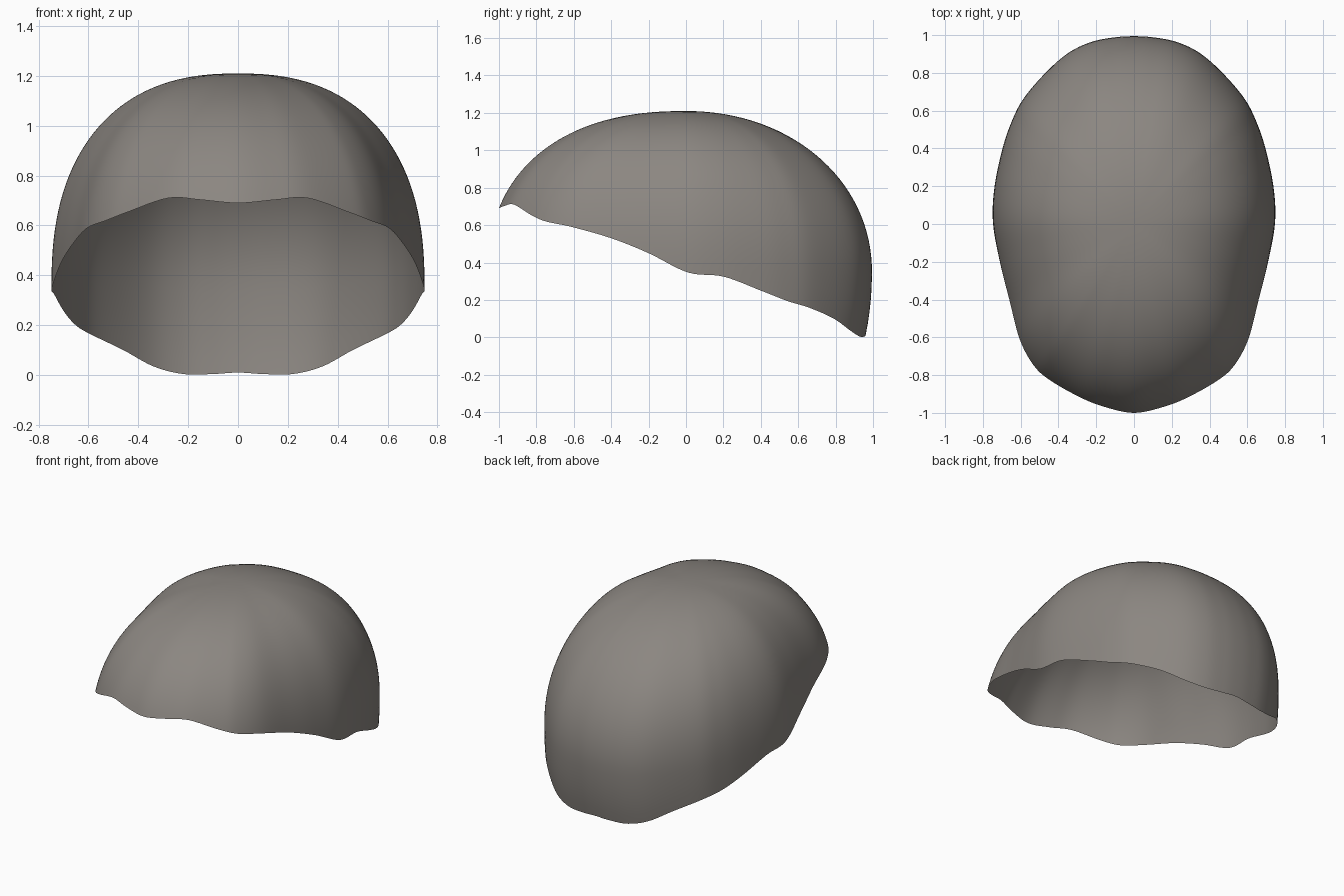
import bpy, bmesh, math
from mathutils import Vector

cube = bpy.data.objects.get("Cube")
if cube:
    bpy.data.objects.remove(cube)

EQUATOR, RISE, DROP = 0.35, 0.86, 1.25   # widest level, dome height above it, taper below it
RINGS, STEPS = 36, 6

# Wavy rim of the left half, from front centre to back centre
rim_half = [Vector(p) for p in (
    (0, -1, .69), (.15, -.97, .703), (.28, -.92, .71), (.44, -.83, .655),
    (.53, -.75, .62), (.605, -.61, .59), (.66, -.4, .53), (.71, -.2, .45),
    (.747, .01, .347), (.738, .2, .325), (.695, .4, .25), (.645, .54, .195),
    (.58, .66, .158), (.46, .79, .10), (.34, .88, .035), (.22, .93, .004),
    (.1, .953, .004), (0, .96, .01))]


def mirror(p):
    return Vector((-p.x, p.y, p.z))


def spline(a, b, c, d, t):
    return 0.5 * (2 * b + (c - a) * t + (2 * a - 5 * b + 4 * c - d) * t * t
                  + (3 * b - a - 3 * c + d) * t ** 3)


def signed_pow(v, e):
    return math.copysign(abs(v) ** e, v)


# Smooth closed rim
loop = rim_half + [mirror(p) for p in rim_half[-2:0:-1]]
count = len(loop)
rim = [spline(*(loop[(i + k) % count] for k in (-1, 0, 1, 2)), s / STEPS)
       for i in range(count) for s in range(STEPS)]


# One dome meridian, from near the crown down to a rim point
def meridian(p):
    radius = math.hypot(p.x, p.y)
    facing = p.y / radius
    n = 2.4 - (0.35 if facing > 0 else 0.1) * facing ** 2
    height = (p.z - EQUATOR) / (RISE if p.z > EQUATOR else DROP)
    end = math.acos(signed_pow(height, n / 2))
    full = radius / math.sin(end) ** (2 / n)
    points = []
    for k in range(1, RINGS + 1):
        a = end * k / RINGS
        r = full * math.sin(a) ** (2 / n) / radius
        h = signed_pow(math.cos(a), 2 / n)
        points.append((p.x * r, p.y * r, EQUATOR + h * (RISE if h > 0 else DROP)))
    return points


# Open dome shell
bm = bmesh.new()
crown = bm.verts.new((0, 0, EQUATOR + RISE))
columns = [[bm.verts.new(c) for c in meridian(p)] for p in rim]
for i, right in enumerate(columns):
    left = columns[i - 1]
    bm.faces.new((crown, left[0], right[0]))
    for k in range(RINGS - 1):
        bm.faces.new((left[k], left[k + 1], right[k + 1], right[k]))
for f in bm.faces:
    f.smooth = True

mesh = bpy.data.meshes.new("dome_shell")
bm.to_mesh(mesh)
bm.free()
shell = bpy.data.objects.new("dome_shell", mesh)
bpy.context.collection.objects.link(shell)

# Warm grey material
mat = bpy.data.materials.new("warm_grey")
mat.use_nodes = True
colour = (0.26, 0.24, 0.22, 1)
mat.diffuse_color = colour
mat.node_tree.nodes["Principled BSDF"].inputs["Base Color"].default_value = colour
mesh.materials.append(mat)
